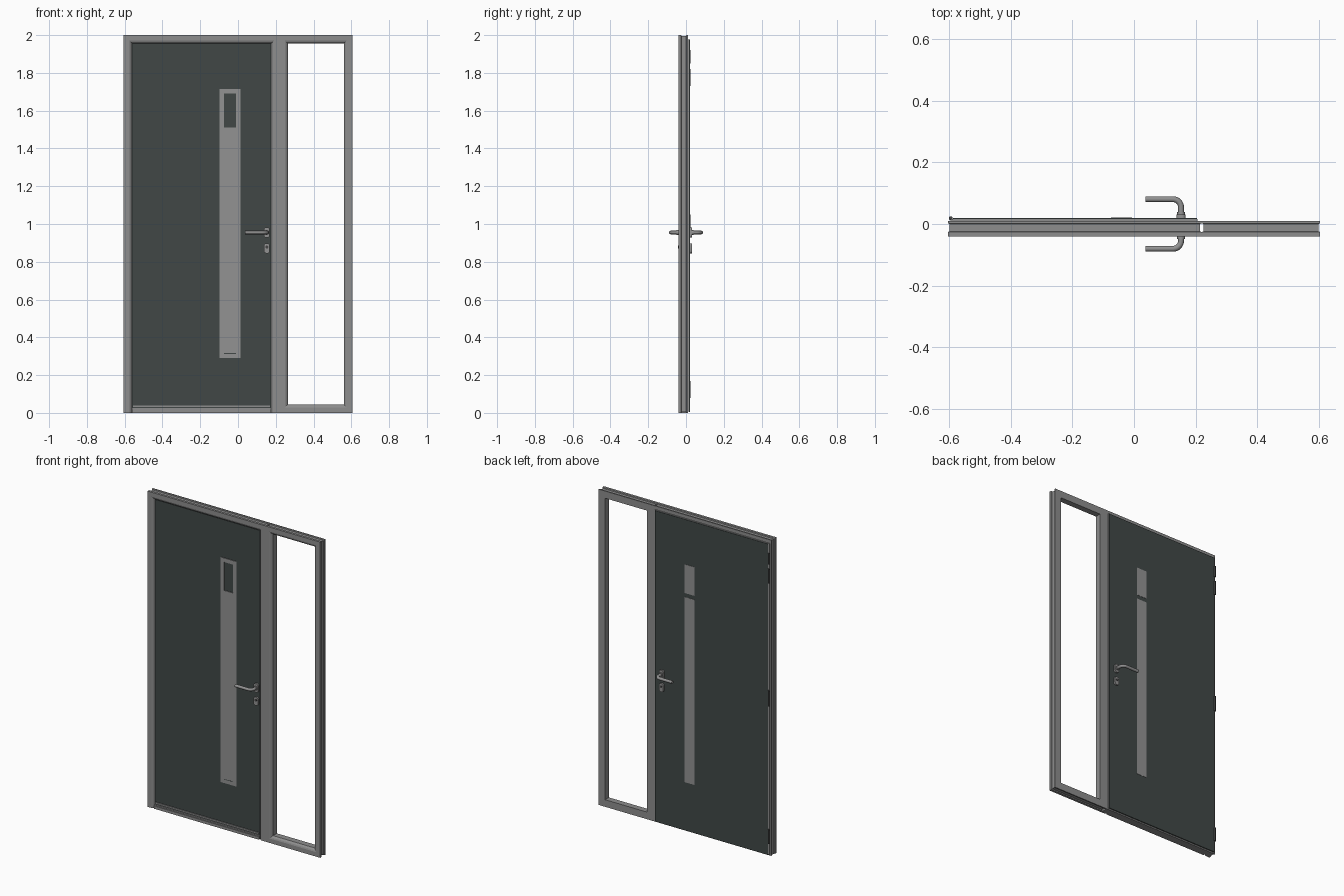
import bpy, bmesh, math

if "Cube" in bpy.data.objects:
    bpy.data.objects.remove(bpy.data.objects["Cube"])

def mat(name, rgb):
    m = bpy.data.materials.new(name)
    m.diffuse_color = (*rgb, 1)
    m.use_nodes = True
    m.node_tree.nodes["Principled BSDF"].inputs["Base Color"].default_value = m.diffuse_color
    return m

GREY = mat("frame_grey", (0.27, 0.27, 0.27))
PLATE = mat("brushed_grey", (0.29, 0.29, 0.29))
DARK = mat("dark_slate", (0.052, 0.064, 0.062))
HINGE = mat("hinge_dark", (0.06, 0.06, 0.06))

def add(name, bm, m):
    bmesh.ops.recalc_face_normals(bm, faces=bm.faces)
    me = bpy.data.meshes.new(name)
    bm.to_mesh(me)
    bm.free()
    ob = bpy.data.objects.new(name, me)
    bpy.context.collection.objects.link(ob)
    me.materials.append(m)
    return ob

def smooth(ob):
    bpy.ops.object.select_all(action='DESELECT')
    ob.select_set(True)
    bpy.context.view_layer.objects.active = ob
    bpy.ops.object.shade_smooth_by_angle(angle=math.radians(35))

def box(name, x, y, z, m, bevel=0):
    bm = bmesh.new()
    bmesh.ops.create_cube(bm, size=1)
    for v in bm.verts:
        for i, (a, b) in enumerate((x, y, z)):
            v.co[i] = a if v.co[i] < 0 else b
    if bevel:  # round the four edges running along y
        es = [e for e in bm.edges if abs(e.verts[0].co.y - e.verts[1].co.y) > 1e-5]
        bmesh.ops.bevel(bm, geom=es, offset=bevel, segments=4, profile=0.5, affect='EDGES')
    ob = add(name, bm, m)
    if bevel:
        smooth(ob)
    return ob

def cyl(name, r, loc, length, axis, m, n=20):
    bm = bmesh.new()
    bmesh.ops.create_cone(bm, cap_ends=True, segments=n, radius1=r, radius2=r, depth=length)
    for v in bm.verts:
        if axis == 'y':
            v.co = (v.co.x, v.co.z, -v.co.y)
        v.co.x += loc[0]; v.co.y += loc[1]; v.co.z += loc[2]
    ob = add(name, bm, m)
    smooth(ob)
    return ob

# Frame cross-section: (inset from outer edge, y)
PROFILE = [(0, -0.041), (0.028, -0.041), (0.036, -0.038), (0.045, -0.028), (0.045, 0.010),
           (0, 0.010), (0, 0.002), (0.006, 0), (0.006, -0.024), (0, -0.026)]

def frame(name, corners, closed):
    """Sweep the section round corners (x, z, inward dx, inward dz) with mitres."""
    bm = bmesh.new()
    rings = [[bm.verts.new((x + d * dx, y, z + d * dz)) for d, y in PROFILE]
             for x, z, dx, dz in corners]
    n = len(PROFILE)
    for i in range(len(rings) - (0 if closed else 1)):
        a, b = rings[i], rings[(i + 1) % len(rings)]
        for j in range(n):
            k = (j + 1) % n
            bm.faces.new((a[j], a[k], b[k], b[j]))
    if not closed:
        bm.faces.new(rings[0])
        bm.faces.new(rings[-1])
    return add(name, bm, GREY)

# Door frame (open at the floor) and sidelight frame share the mullion
frame("door_frame", [(-0.605, 0, 1, 0), (-0.605, 2, 1, -1), (0.22, 2, -1, -1), (0.22, 0, -1, 0)], False)
frame("sidelight_frame", [(0.22, 0, 1, 1), (0.22, 2, 1, -1), (0.605, 2, -1, -1), (0.605, 0, -1, 1)], True)

# Threshold with a small drip ledge
box("threshold", (-0.56, 0.175), (-0.036, 0.010), (0, 0.026), GREY)
box("threshold_lip", (-0.56, 0.175), (-0.041, -0.03), (0.0, 0.018), GREY)
box("drip_rail", (-0.555, 0.17), (-0.036, -0.028), (0.032, 0.040), GREY)

# Door leaf: core, overlapping rear sash edge, and dark rear skin
box("door_core", (-0.56, 0.175), (-0.030, 0.012), (0.026, 1.955), DARK)
box("door_sash", (-0.597, 0.206), (0.010, 0.017), (0.008, 1.978), GREY)
box("door_rear_skin", (-0.588, 0.204), (0.016, 0.020), (0.006, 1.976), DARK)

# Front decorative plate, left open around the small window
F = (-0.034, -0.029)
box("plate_lower", (-0.098, 0.012), F, (0.29, 1.51), PLATE)
box("plate_top", (-0.098, 0.012), F, (1.69, 1.715), PLATE)
box("plate_left", (-0.098, -0.073), F, (1.51, 1.69), PLATE)
box("plate_right", (-0.010, 0.012), F, (1.51, 1.69), PLATE)
box("plate_groove", (-0.073, -0.010), (-0.0343, -0.033), (0.312, 0.316), DARK)

# Rear strip and window pane, separated by a dark gap
box("rear_strip", (-0.075, -0.006), (0.018, 0.0215), (0.312, 1.485), PLATE)
box("rear_pane", (-0.075, -0.006), (0.018, 0.0215), (1.51, 1.692), PLATE)

# Lever handles, rosettes and lock covers on both faces
def lever(name, s):
    cu = bpy.data.curves.new(name, 'CURVE')
    cu.dimensions = '3D'
    cu.bevel_depth = 0.0095
    cu.bevel_resolution = 4
    cu.use_fill_caps = True
    R, cx, end = 0.026, 0.153, 0.0805
    pts = [(cx, 0.02)]
    for i in range(9):
        a = math.pi / 2 * i / 8
        pts.append((cx - R + R * math.cos(a), end - R + R * math.sin(a)))
    pts.append((0.038, end))
    sp = cu.splines.new('POLY')
    sp.points.add(len(pts) - 1)
    for p, (x, y) in zip(sp.points, pts):
        p.co = (x, s * y, 0.955, 1)
    tmp = bpy.data.objects.new(name + "_path", cu)
    bpy.context.collection.objects.link(tmp)
    bpy.context.view_layer.update()
    me = bpy.data.meshes.new_from_object(tmp.evaluated_get(bpy.context.evaluated_depsgraph_get()))
    bpy.data.objects.remove(tmp)
    ob = bpy.data.objects.new(name, me)
    bpy.context.collection.objects.link(ob)
    me.materials.clear()
    me.materials.append(PLATE)
    smooth(ob)

for side, s, face in (("front", -1, 0.030), ("rear", 1, 0.020)):
    ys = sorted((s * (face - 0.002), s * (face + 0.011)))
    lever(side + "_lever", s)
    box(side + "_rosette", (0.138, 0.168), ys, (0.928, 0.982), PLATE, 0.011)
    cyl(side + "_collar", 0.0125, (0.153, s * (face + 0.012), 0.955), 0.014, 'y', PLATE)
    box(side + "_lock_cover", (0.138, 0.168), ys, (0.845, 0.897), PLATE, 0.011)
    cyl(side + "_lock_cylinder", 0.008, (0.153, s * (face + 0.008), 0.878), 0.010, 'y', HINGE)

# Hinges along the left rear edge
for i, (a, b) in enumerate(((0.08, 0.17), (0.95, 1.05), (1.73, 1.82), (1.85, 1.92))):
    cyl(f"hinge_{i + 1}", 0.006, (-0.596, 0.019, (a + b) / 2), b - a, 'z', HINGE, 12)
